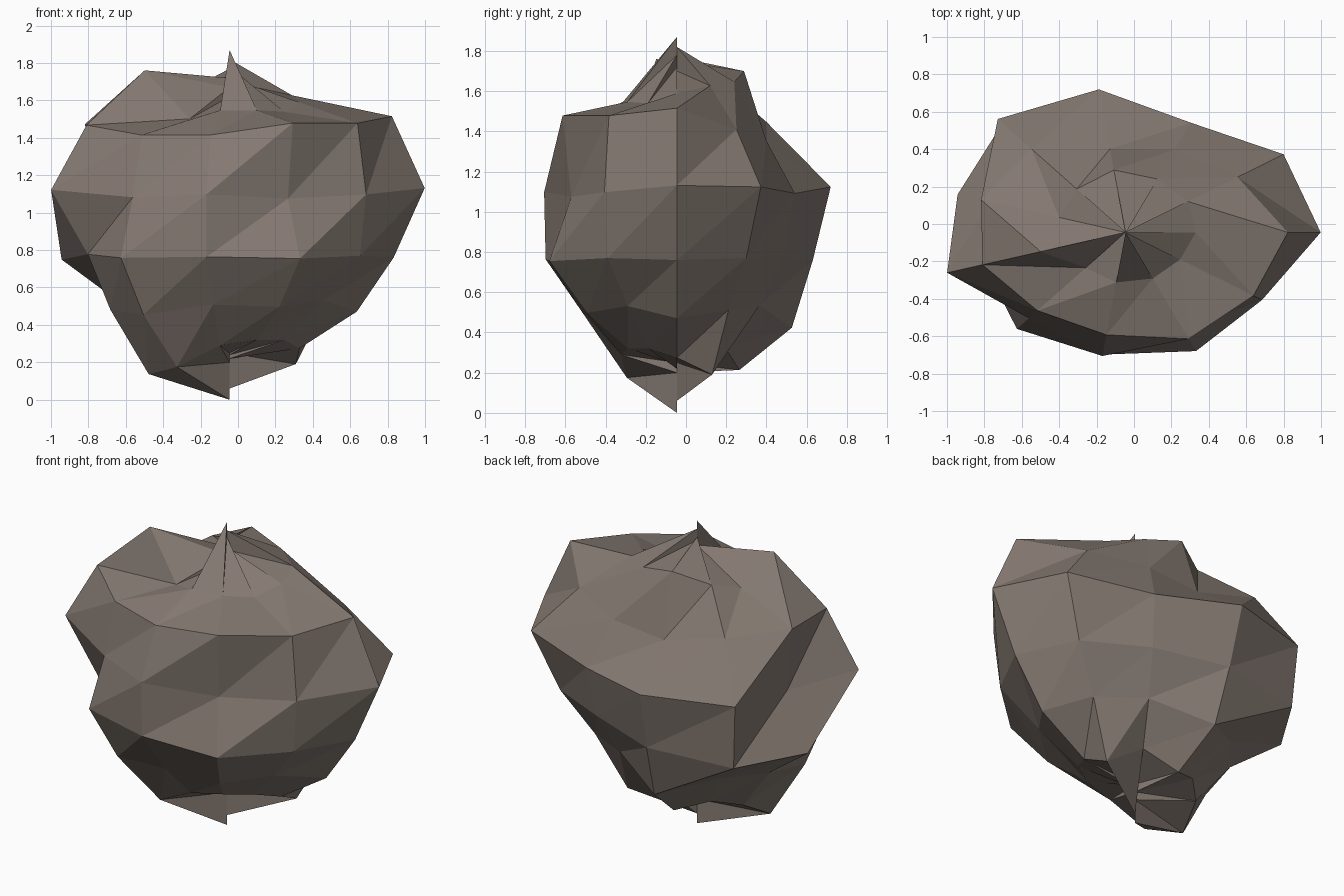
import bpy
import bmesh
from math import sin, cos, pi
from mathutils import Vector

# Remove the default cube
default_cube = bpy.data.objects.get("Cube")
if default_cube:
    bpy.data.objects.remove(default_cube, do_unlink=True)

# Boulder proportions: a stretched ball, cut into columns and rings
CENTRE = Vector((-0.045, -0.045, 0.93))
STRETCH = Vector((1.0, 1 / 1.3, 1.1 / 1.3))
COLUMNS = 11

# How far each ring corner is pushed out, top ring first, starting at the left
ring_push = [
    [.865, .915, .94, 1.01, .92, .855, 1.09, .75, .81, .81, .8],
    [1.11, .91, .81, .75, .98, 1.03, 1.02, .92, .92, 1.04, 1.04],
    [1.07, 1.03, .86, 1.03, 1.07, .78, 1.02, .81, .89, .77, .89],
    [.9, .85, .78, .91, 1.03, .96, .81, .91, .88, .93, .85],
    [.87, .79, .75, .96, .78, .78, .85, .9, .8, .82, .755],
    [.86, .97, .8, .94, .85, .9, 1.04, .99, .84, .8, .8],
]

# Heights of the split tips: every column has its own
peak_heights = [1.7, 1.82, 1.75, 1.77, 1.72, 1.72, 1.67, 1.62, 1.87, 1.78, 1.72]
base_heights = [.25, .06, .25, .2, .2, .15, 0, .2, .25, .24, .22]


def make_material(name, colour):
    """Plain flat colour for viewport and render."""
    material = bpy.data.materials.new(name)
    material.use_nodes = True
    material.diffuse_color = colour
    shader = next(n for n in material.node_tree.nodes if n.type == 'BSDF_PRINCIPLED')
    shader.inputs["Base Color"].default_value = colour
    shader.inputs["Roughness"].default_value = 0.9
    return material


def ball_point(ring, column, push):
    """Corner of the stretched ball, pushed along its own direction."""
    tilt = pi * (ring + 1) / (len(ring_push) + 1)
    turn = 2 * pi * column / COLUMNS
    direction = Vector((sin(tilt) * cos(turn), sin(tilt) * sin(turn), cos(tilt)))
    return CENTRE + push * direction * STRETCH


def add_tips(bm, ring, heights, flip):
    """Close a ring with one sloping shard per column and upright walls between."""
    tips = [bm.verts.new((CENTRE.x, CENTRE.y, height)) for height in heights]
    for c in range(COLUMNS):
        n = (c + 1) % COLUMNS
        shard = (tips[c], ring[c], ring[n])
        wall = (tips[c], ring[n], tips[n])
        for corners in (shard, wall):
            bm.faces.new(corners[::-1] if flip else corners)


# Boulder body: rings of facets, all split along the same diagonal
bm = bmesh.new()
rings = [
    [bm.verts.new(ball_point(r, c, push)) for c, push in enumerate(row)]
    for r, row in enumerate(ring_push)
]
for upper, lower in zip(rings, rings[1:]):
    for c in range(COLUMNS):
        n = (c + 1) % COLUMNS
        bm.faces.new((lower[c], lower[n], upper[n]))
        bm.faces.new((lower[c], upper[n], upper[c]))

# Jagged crown and underside
add_tips(bm, rings[0], peak_heights, flip=False)
add_tips(bm, rings[-1], base_heights, flip=True)

mesh = bpy.data.meshes.new("boulder")
bm.to_mesh(mesh)
bm.free()
mesh.materials.append(make_material("brown_stone", (0.235, 0.195, 0.168, 1)))

boulder = bpy.data.objects.new("boulder", mesh)
bpy.context.collection.objects.link(boulder)
